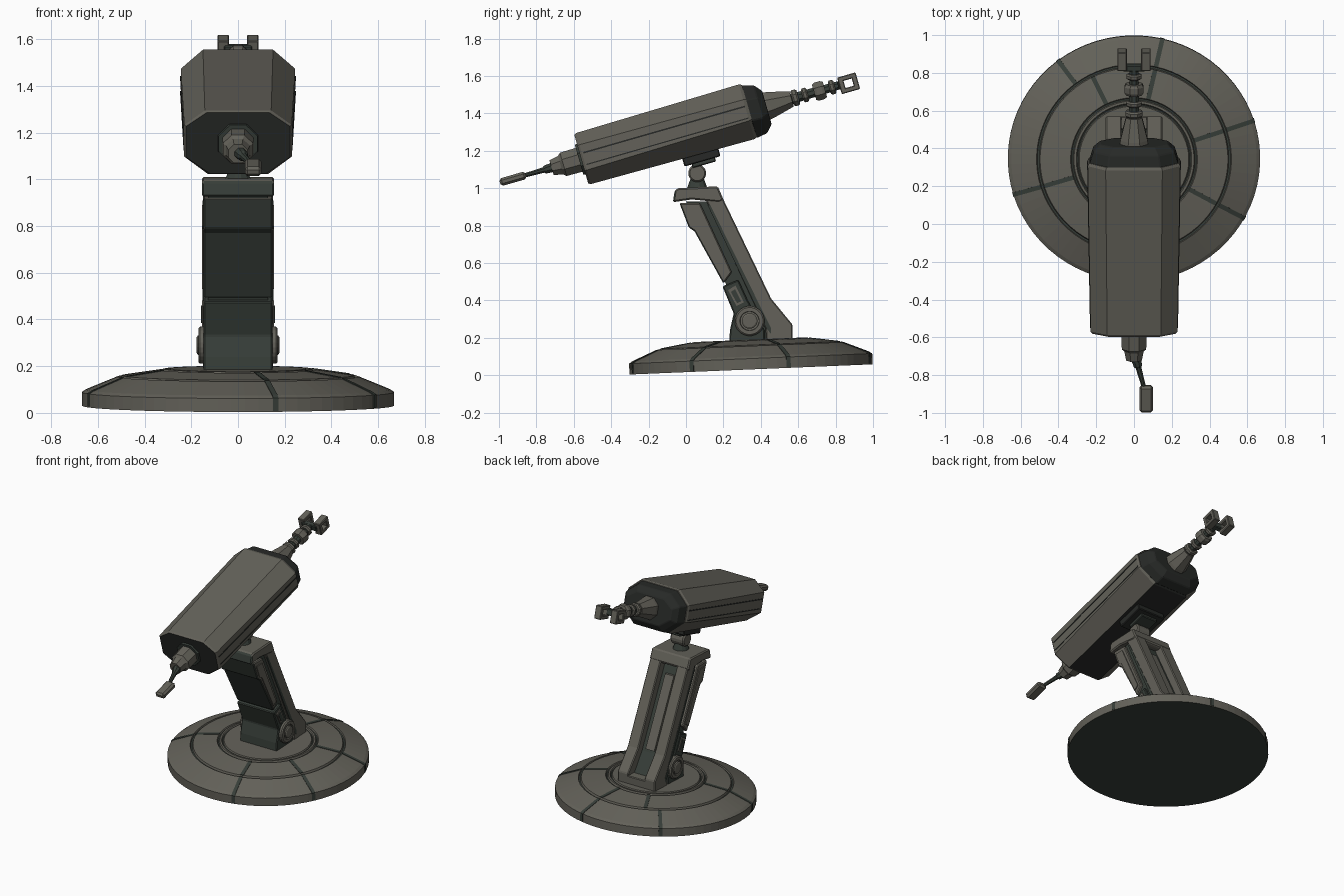
import bpy, bmesh, math
from mathutils import Matrix, Vector

if "Cube" in bpy.data.objects:
    bpy.data.objects.remove(bpy.data.objects["Cube"])


def material(name, rgb):
    m = bpy.data.materials.new(name)
    m.diffuse_color = (*rgb, 1)
    m.use_nodes = True
    m.node_tree.nodes["Principled BSDF"].inputs["Base Color"].default_value = m.diffuse_color
    return m


GRAY, GREEN, BLACK = MATS = [
    material("warm gray metal", (0.125, 0.12, 0.10)),
    material("dark green metal", (0.038, 0.048, 0.040)),
    material("near black metal", (0.020, 0.022, 0.020))]
I = Matrix.Identity(4)
T = Matrix.Translation


def R(deg, axis):
    return Matrix.Rotation(math.radians(deg), 4, axis)


def finish(name, bm, mat, mtx=I, rule=None, bevel=0.0):
    """Colour faces, place the mesh and make the object."""
    bmesh.ops.recalc_face_normals(bm, faces=bm.faces)
    bm.normal_update()
    for f in bm.faces:
        m = rule(f.normal, f.calc_center_median()) if rule else None
        f.material_index = MATS.index(m or mat)
    bm.transform(mtx)
    me = bpy.data.meshes.new(name)
    bm.to_mesh(me)
    bm.free()
    for m in MATS:
        me.materials.append(m)
    ob = bpy.data.objects.new(name, me)
    bpy.context.collection.objects.link(ob)
    if bevel:
        b = ob.modifiers.new("bevel", 'BEVEL')
        b.width, b.segments, b.limit_method = bevel, 1, 'ANGLE'
    return ob


def loft(name, rings, mat, mtx=I, rule=None, bevel=0.0):
    """Skin over rings of points, with capped ends."""
    bm = bmesh.new()
    vs = [[bm.verts.new(p) for p in r] for r in rings]
    n = len(vs[0])
    for a, b in zip(vs, vs[1:]):
        for i in range(n):
            j = (i + 1) % n
            bm.faces.new((a[i], a[j], b[j], b[i]))
    bm.faces.new(vs[0])
    bm.faces.new(vs[-1])
    return finish(name, bm, mat, mtx, rule, bevel)


def prism(name, poly, x0, x1, mat, mtx=I, rule=None, bevel=0.0, mirror=False):
    """Extrude a side profile (y, z) across x, optionally on both sides."""
    loft(name, [[(x, y, z) for y, z in poly] for x in (x0, x1)], mat, mtx, rule, bevel)
    if mirror:
        prism(name + "_mirrored", poly, -x0, -x1, mat, mtx, rule, bevel)


def box(name, c, s, mat, mtx=I, rule=None, bevel=0.005):
    x, y, z = c
    a, b, d = s[0] / 2, s[1] / 2, s[2] / 2
    prism(name, [(y - b, z - d), (y + b, z - d), (y + b, z + d), (y - b, z + d)],
          x - a, x + a, mat, mtx, rule, bevel)


def turned(name, prof, mat, mtx=I, n=8, rule=None):
    """Turned part along local y from (position, radius) pairs."""
    rings = [[(r * math.cos((i + .5) * math.tau / n), s, r * math.sin((i + .5) * math.tau / n))
              for i in range(n)] for s, r in prof]
    return loft(name, rings, mat, mtx, rule)


# --- Base disc, slightly tilted, with ring grooves
BASE = T((0, 0.348, 0.031)) @ R(2.4, 'X') @ Matrix.Scale(0.975, 4, (0, 1, 0))
disc = [(0, .668), (.058, .668), (.07, .65), (.125, .516), (.116, .512), (.116, .502), (.130, .497),
        (.154, .336), (.146, .331), (.146, .323), (.158, .318), (.158, .306), (.15, .301),
        (.15, .295), (.159, .29)]


def disc_rule(n, c):
    r = math.hypot(c.x, c.z)
    in_groove = any(a < r < b for a, b in ((.501, .513), (.322, .332), (.294, .302)))
    return GREEN if n.y < -0.5 or (r > .1 and in_groove) else None


turned("base_disc", disc, GRAY, BASE @ R(90, 'X'), 72, disc_rule)

# Radial panel seams on the disc
outer = [(.671, .004), (.671, .060), (.651, .073), (.515, .128), (.515, .09), (.6, .02)]
inner = [(.498, .133), (.335, .157), (.335, .12), (.498, .1)]
for ang, parts in ((18, 3), (77, 3), (127, 1), (116, 2), (197, 3), (-29, 3), (-76, 3)):
    m = BASE @ R(ang - 90, 'Z')
    if parts & 1:
        prism("base_seam_outer", outer, -.012, .012, GREEN, m)
    if parts & 2:
        prism("base_seam_inner", inner, -.012, .012, GREEN, m)


# --- Leaning arm
def front_dark(n, c):
    return GREEN if n.y < -0.5 else None


prism("arm_core", [(.0, .93), (.14, .93), (.41, .38), (.50, .25), (.50, .17), (.26, .17), (.27, .35),
                   (.20, .52)], -.128, .128, GREEN)
prism("arm_rail", [(.10, .95), (.195, .95), (.455, .41), (.57, .27), (.57, .17), (.43, .17),
                   (.425, .25)], .065, .15, GRAY, bevel=.006, mirror=True)
prism("arm_rail_groove", [(.115, .91), (.13, .91), (.455, .25), (.455, .22), (.43, .25)], .14, .152,
      GREEN, mirror=True)
box("arm_rear_foot", (0, .535, .21), (.26, .07, .09), GRAY)
prism("arm_rear_panel", [(.15, .86), (.19, .86), (.415, .40), (.38, .40)], -.035, .035, GRAY)
prism("arm_front_box", [(-.035, .92), (.075, .92), (.245, .55), (.20, .49), (.045, .77), (.015, .79)],
      -.148, .148, GRAY, rule=front_dark, bevel=.006)
prism("arm_side_plate", [(-.005, .89), (.06, .89), (.22, .555), (.19, .53), (.055, .79), (.03, .80)],
      .148, .154, GRAY, mirror=True)
prism("arm_lower_bracket", [(.195, .475), (.28, .51), (.33, .40), (.42, .24), (.42, .16), (.23, .16),
                            (.235, .24), (.255, .33)], -.148, .148, GREEN, bevel=.006)
prism("arm_bracket_plate", [(.225, .455), (.265, .48), (.31, .39), (.27, .37)], .148, .155, GRAY,
      mirror=True)
prism("arm_bracket_window", [(.24, .445), (.262, .46), (.295, .395), (.273, .385)], .15, .158, GREEN,
      mirror=True)
prism("arm_top_cap", [(-.07, .925), (-.06, .99), (-.04, 1.0), (.17, 1.01), (.20, .94), (.18, .925),
                      (.03, .94)], -.155, .155, GRAY, rule=front_dark, bevel=.008)
for s in (-1, 1):
    m = T((0, .34, .29)) @ R(-90 * s, 'Z')
    turned("pivot_bolt", [(.13, .08), (.162, .08), (.170, .072), (.170, .052), (.160, .050)],
           GRAY, m, 24)
    turned("pivot_bolt_centre", [(.15, .042), (.172, .042), (.177, .034)], GRAY, m, 16)

# --- Neck joint
turned("neck_post", [(.99, .06), (1.03, .045), (1.07, .03)], GREEN, T((0, .06, 0)) @ R(90, 'X'), 12)
turned("neck_joint", [(-.055, .04), (-.045, .048), (.045, .048), (.055, .04)], GRAY,
       T((0, .06, 1.08)) @ R(90, 'Z'), 16)

# --- Main housing, tilted; local y runs along its axis
HEAD = T((0, -0.56, 1.155)) @ R(16, 'X')


def octagon(s, w, top, bot, cx, cz):
    half = [(cx, top), (w, top - cz), (w, bot + cz * 1.2), (cx * .9, bot)]
    return [(x, s, z) for x, z in half] + [(-x, s, z) for x, z in reversed(half)]


def housing_rule(n, c):
    return BLACK if n.y < -0.8 or n.z < -0.9 else None


loft("housing", [octagon(0, .222, .135, -.135, .135, .06), octagon(.012, .23, .142, -.142, .142, .065),
                 octagon(.92, .245, .152, -.152, .15, .085), octagon(.935, .238, .145, -.145, .145, .082)],
     GRAY, HEAD, housing_rule)
loft("housing_rear_collar", [octagon(.93, .235, .143, -.15, .14, .08), octagon(.995, .215, .125, -.14, .13, .07),
                             octagon(1.03, .18, .085, -.10, .11, .05)], BLACK, HEAD, bevel=.005)
# Long side seams
for s in (-1, 1):
    for z, d in ((.03, .004), (-.035, .003)):
        loft("housing_side_seam", [[(s * (w - .005), y, z - d), (s * (w + .003), y, z - d),
                                    (s * (w + .003), y, z + d), (s * (w - .005), y, z + d)]
                                   for y, w in ((.02, .230), (.92, .245))], BLACK, HEAD)
box("underside_plate", (0, .62, -.165), (.22, .20, .05), BLACK, HEAD)
box("underside_mount", (0, .625, -.195), (.13, .13, .03), GREEN, HEAD)

# --- Front rod assembly
turned("front_socket_ring", [(.01, .095), (-.012, .09)], GREEN, HEAD)
turned("front_socket", [(0, .072), (-.10, .07), (-.115, .055), (-.165, .045)], GRAY, HEAD)
ROD = HEAD @ T((.008, -.15, 0)) @ R(15, 'Z')
turned("front_rod", [(.0, .028), (-.05, .024), (-.06, .016), (-.17, .012)], GREEN, ROD)
box("front_paddle", (.065, -.38, 0), (.072, .145, .042), GRAY, HEAD, bevel=.012)

# --- Rear barrel with rings
turned("rear_cone", [(1.0, .085), (1.05, .078), (1.17, .046)], GRAY, HEAD, 8)
turned("rear_barrel", [(1.16, .03), (1.44, .024)], GREEN, HEAD)
for s, w, r in ((1.19, .035, .048), (1.245, .03, .042), (1.325, .06, .054), (1.395, .03, .042)):
    turned("barrel_ring", [(s - w / 2, r - .008), (s - w / 4, r), (s + w / 4, r), (s + w / 2, r - .008)],
           GRAY, HEAD)
box("fork_crossbar", (0, 1.445, 0), (.12, .035, .045), GREEN, HEAD)
# Two square prong rings with open centres
for s in (-1, 1):
    for dy, dz, ly, lz in ((-.037, 0, .028, .092), (.037, 0, .028, .092), (0, .033, .10, .026),
                           (0, -.033, .10, .026)):
        box("fork_prong_bar", (s * .063, 1.486 + dy, dz - .004), (.05, ly, lz), GRAY, HEAD, bevel=.004)
